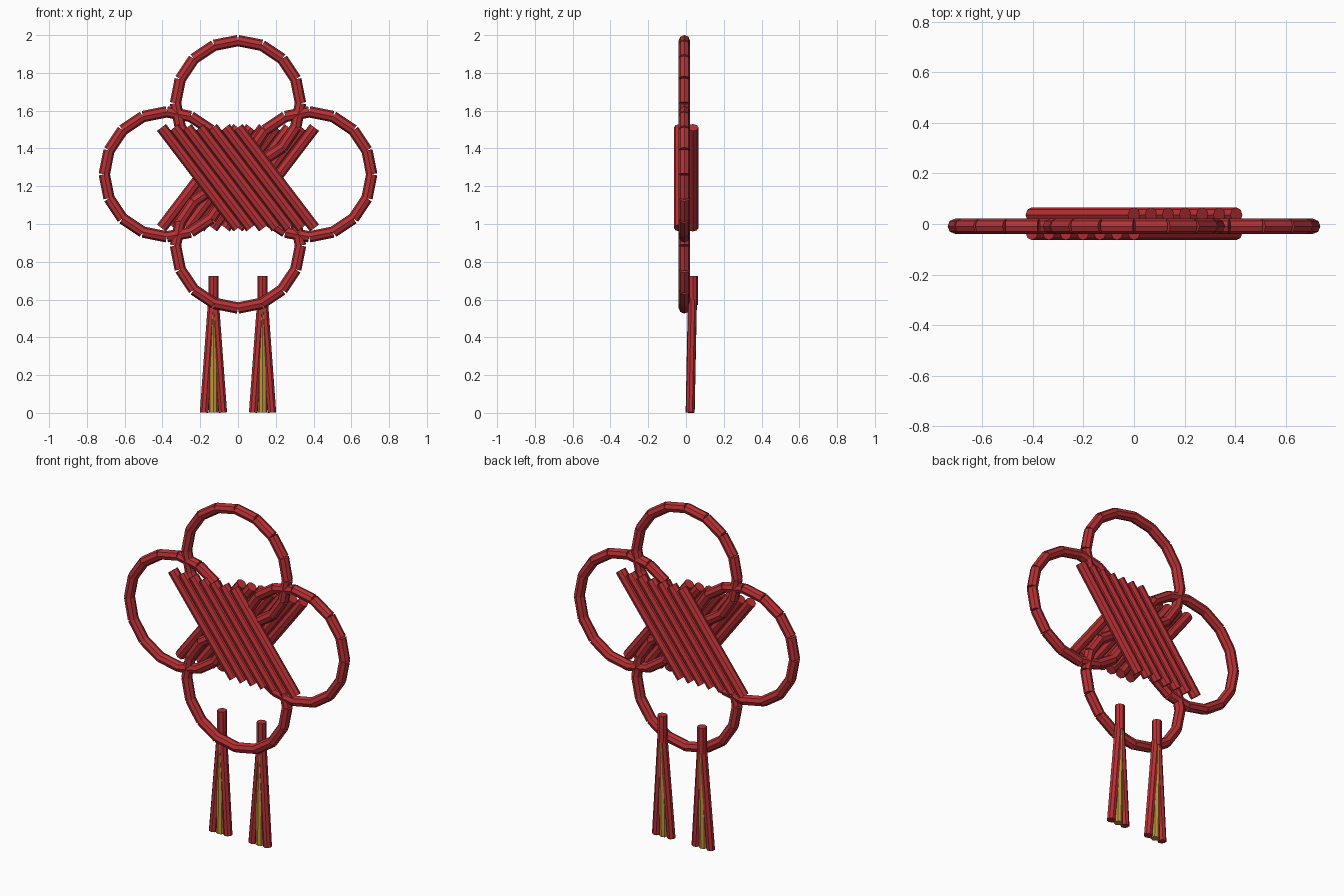
import bpy
import bmesh
from math import sin, cos, tau
from mathutils import Vector, Matrix

if "Cube" in bpy.data.objects:
    bpy.data.objects.remove(bpy.data.objects["Cube"], do_unlink=True)


def make_material(name, colour):
    mat = bpy.data.materials.new(name)
    mat.use_nodes = True
    mat.diffuse_color = colour
    mat.node_tree.nodes["Principled BSDF"].inputs["Base Color"].default_value = colour
    return mat


RED = make_material("cord red", (0.48, 0.03, 0.035, 1))
GOLD = make_material("thread gold", (0.52, 0.3, 0.045, 1))

CORD = 0.03      # cord radius
MID = 1.263      # height of the knot centre
SIDES = 8


def add_rod(bm, start, end, radius):
    """Straight capped rod between two points."""
    start, end = Vector(start), Vector(end)
    axis = end - start
    turn = axis.to_track_quat('Z', 'Y').to_matrix().to_4x4()
    bmesh.ops.create_cone(bm, cap_ends=True, segments=SIDES,
                          radius1=radius, radius2=radius, depth=axis.length,
                          matrix=Matrix.Translation((start + end) / 2) @ turn)


def make_rods(name, rods, radius, mat):
    """One object made from a list of (start, end) rods."""
    bm = bmesh.new()
    for start, end in rods:
        add_rod(bm, start, end, radius)
    mesh = bpy.data.meshes.new(name)
    bm.to_mesh(mesh)
    bm.free()
    mesh.materials.append(mat)
    obj = bpy.data.objects.new(name, mesh)
    bpy.context.collection.objects.link(obj)
    return obj


# Four loops of straight cord pieces
def make_loop(name, cx, cz, radius=0.331, count=16):
    pts = [(cx + radius * cos(tau * i / count), -0.009,
            cz + radius * sin(tau * i / count)) for i in range(count)]
    make_rods(name, [(pts[i - 1], pts[i]) for i in range(count)], CORD, RED)


REACH = 0.377
make_loop("top_loop", 0, MID + REACH)
make_loop("bottom_loop", 0, MID - REACH)
make_loop("left_loop", REACH, MID)
make_loop("right_loop", -REACH, MID)

# Crossed layers of slanted cords, front and back
TOP, BOTTOM, SPAN, BARS = 1.511, 0.979, 0.405, 7
for name, y, side in (("front_cords", -0.034, 1), ("back_cords", 0.036, -1)):
    rods = []
    for i in range(BARS):
        x = SPAN * i / (BARS - 1)
        rods.append(((side * (x - SPAN), y, TOP), (side * x, y, BOTTOM)))
    make_rods(name, rods, CORD, RED)

# Two tassels: a cap with fanned strands
for label, cx in (("left", 0.13), ("right", -0.13)):
    make_rods(label + "_tassel_cap",
              [((cx, 0.036, 0.57), (cx, 0.036, 0.725))], 0.027, RED)
    strands = [((cx + s * 0.005, 0.034, 0.6), (cx + s * 0.049, 0.022, 0.002))
               for s in (-1, 0, 1)]
    make_rods(label + "_tassel_red_strands", strands[::2], 0.024, RED)
    make_rods(label + "_tassel_gold_strand", strands[1:2], 0.024, GOLD)
